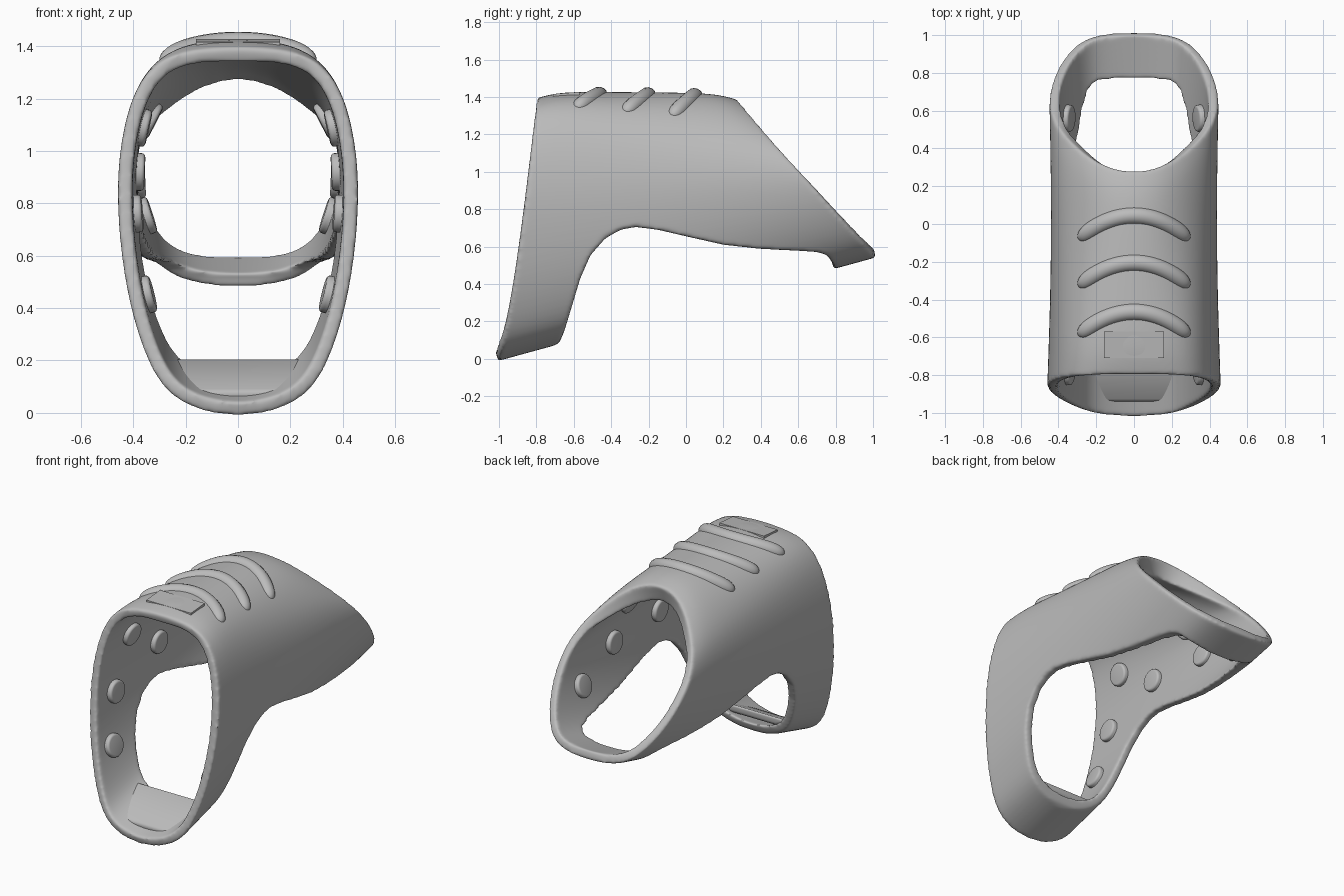
import bpy, bmesh, math
from mathutils import Vector
from mathutils.bvhtree import BVHTree

if "Cube" in bpy.data.objects:
    bpy.data.objects.remove(bpy.data.objects["Cube"])

grey = bpy.data.materials.new("plain_grey")
grey.use_nodes = True
grey.diffuse_color = (0.5, 0.5, 0.5, 1)
grey.node_tree.nodes["Principled BSDF"].inputs["Base Color"].default_value = (0.5, 0.5, 0.5, 1)


def add_object(name, bm):
    bmesh.ops.recalc_face_normals(bm, faces=bm.faces)
    mesh = bpy.data.meshes.new(name)
    bm.to_mesh(mesh)
    bm.free()
    mesh.materials.append(grey)
    ob = bpy.data.objects.new(name, mesh)
    bpy.context.collection.objects.link(ob)
    return ob


def smooth(ob, angle=45):
    bpy.ops.object.select_all(action='DESELECT')
    ob.select_set(True)
    bpy.context.view_layer.objects.active = ob
    bpy.ops.object.shade_smooth_by_angle(angle=math.radians(angle))


# Half outlines of the two openings, from top to bottom
FRONT = [(0, 1.395), (.14, 1.39), (.255, 1.37), (.345, 1.31), (.408, 1.20), (.446, 1.05), (.464, .87),
         (.453, .65), (.42, .43), (.368, .25), (.30, .10), (.19, .015), (0, -.025)]
REAR = [(0, .275), (.13, .295), (.24, .355), (.33, .43), (.405, .51), (.442, .59), (.452, .66),
        (.437, .75), (.405, .83), (.35, .915), (.265, .985), (.15, 1.012), (0, 1.018)]


def front_point(x, z):
    return Vector((x, -1.008 + .208 * (max(z, 0) / 1.39) ** .7, z))


def rear_point(x, y):
    t = (y - .28) / .72
    return Vector((x, y, 1.385 - .825 * t - .03 * t * (1 - t)))


def full_ring(half):
    return half + [Vector((-p.x, p.y, p.z)) for p in half[-2:0:-1]]


# Tapered sleeve lofted between the openings, with a slight waist
ring_a = full_ring([front_point(*p) for p in FRONT])
ring_b = full_ring([rear_point(*p) for p in REAR])
count, steps = len(ring_a), 14
bm = bmesh.new()
rings = []
for i in range(steps + 1):
    t = i / steps
    ring = []
    for a, b in zip(ring_a, ring_b):
        p = a.lerp(b, t)
        p.x *= 1 - .03 * math.sin(math.pi * t)
        p.z += .037 * (1 - (2 * t - 1) ** 6) * max(0, (a.z - .9) / .49)
        ring.append(bm.verts.new(p))
    rings.append(ring)
for r0, r1 in zip(rings, rings[1:]):
    for j in range(count):
        k = (j + 1) % count
        bm.faces.new((r0[j], r0[k], r1[k], r1[j]))
shell = add_object("sleeve_shell", bm)

# The wall thickens toward the top of the rear opening
group = shell.vertex_groups.new(name="wall")
for v in shell.data.vertices:
    t = (v.index // count) / steps
    top = max(0, (v.co.z - 1.1) / .28)
    group.add([v.index], min(1, .46 + .55 * top * t * t), 'REPLACE')

# Arched opening cut through the underside
ARCH = [(-.745, -.3), (-.74, .02), (-.72, .055), (-.675, .09), (-.65, .15), (-.61, .28), (-.565, .43),
        (-.51, .555), (-.43, .645), (-.35, .69), (-.27, .705), (-.15, .69), (0, .655), (.2, .61), (.4, .588),
        (.6, .578), (.70, .572), (.755, .555), (.785, .51), (.80, -.3)]
bm = bmesh.new()
face = bm.faces.new([bm.verts.new((-1, y, z)) for y, z in ARCH])
ext = bmesh.ops.extrude_face_region(bm, geom=[face])
bmesh.ops.translate(bm, vec=(2, 0, 0), verts=[g for g in ext["geom"] if isinstance(g, bmesh.types.BMVert)])
cutter = add_object("arch_cutter", bm)
cutter.hide_render = True
cutter.hide_viewport = True

m = shell.modifiers.new("rounding", 'SUBSURF')
m.levels = m.render_levels = 2
m = shell.modifiers.new("wall", 'SOLIDIFY')
m.thickness, m.offset, m.vertex_group = .12, -1, "wall"
m = shell.modifiers.new("arch", 'BOOLEAN')
m.operation, m.object, m.solver = 'DIFFERENCE', cutter, 'EXACT'
m = shell.modifiers.new("even_mesh", 'REMESH')
m.mode, m.voxel_size, m.use_smooth_shade = 'VOXEL', .009, True
m = shell.modifiers.new("soft_edges", 'SMOOTH')
m.factor, m.iterations = .5, 20

# Freeze the shell so that details can be seated on it
bpy.context.view_layer.update()
graph = bpy.context.evaluated_depsgraph_get()
final = bpy.data.meshes.new_from_object(shell.evaluated_get(graph))
shell.modifiers.clear()
shell.data = final
smooth(shell, 60)
bpy.data.objects.remove(cutter)
bm = bmesh.new()
bm.from_mesh(final)
tree = BVHTree.FromBMesh(bm)
bm.free()


def top_hit(x, y):
    return tree.ray_cast(Vector((x, y, 3)), Vector((0, 0, -1)))[:2]


# Three curved grip ridges across the top
for n, y0 in enumerate((.045, -.205, -.465)):
    curve = bpy.data.curves.new("grip_ridge", 'CURVE')
    curve.dimensions = '3D'
    curve.bevel_depth, curve.bevel_resolution, curve.use_fill_caps = .046, 5, True
    spline = curve.splines.new('POLY')
    spline.points.add(36)
    for i, pt in enumerate(spline.points):
        u = -math.cos(math.pi * i / 36)
        x = .30 * u
        point, normal = top_hit(x, y0 - .125 * u * u)
        pt.co = (*(point - normal * .018), 1)
        pt.radius = max(.1, (1 - abs(u) ** 14) ** .5)
    temp = bpy.data.objects.new("ridge_path", curve)
    bpy.context.collection.objects.link(temp)
    bpy.context.view_layer.update()
    mesh = bpy.data.meshes.new_from_object(temp.evaluated_get(bpy.context.evaluated_depsgraph_get()))
    bpy.data.objects.remove(temp)
    mesh.materials.clear()
    mesh.materials.append(grey)
    ridge = bpy.data.objects.new(f"grip_ridge_{n + 1}", mesh)
    bpy.context.collection.objects.link(ridge)
    smooth(ridge, 60)

# Small flat panel ahead of the ridges, flush along the middle
bm = bmesh.new()
bmesh.ops.create_cube(bm, size=1)
for v in bm.verts:
    x, y = .32 * v.co.x, -.64 + .14 * v.co.y
    v.co = (x, y, top_hit(0, y)[0].z + (.001 if v.co.z > 0 else -.025))
add_object("top_panel", bm)

# Flat cushion filling the inside of the lower front strap
bm = bmesh.new()
bmesh.ops.create_cube(bm, size=1)
for v in bm.verts:
    upper, back = v.co.z > 0, v.co.y > 0
    z = (.21 if back else .085) - (0 if upper else .05)
    width = (.54 if back else .46) * (1 if upper else .6)
    v.co = (width * v.co.x, -.685 if back else -.94, z)
bmesh.ops.bevel(bm, geom=bm.edges[:], offset=.015, segments=3, profile=.5, affect='EDGES')
smooth(add_object("strap_cushion", bm), 60)

# Rounded pads along both inner walls
PADS = [(-.57, 1.09), (-.27, .92), (-.70, .76), (-.78, .45), (.20, .89), (.56, .75), (.09, 1.12)]
for side, label in ((1, "left"), (-1, "right")):
    for n, (y, z) in enumerate(PADS):
        hit, normal, _, _ = tree.ray_cast(Vector((0, y, z)), Vector((side, 0, 0)))
        if hit is None:
            continue
        bm = bmesh.new()
        bmesh.ops.create_cone(bm, cap_ends=True, segments=32, radius1=.072, radius2=.072, depth=.06)
        rim = [e for e in bm.edges if all(v.co.z > 0 for v in e.verts)]
        bmesh.ops.bevel(bm, geom=rim, offset=.014, segments=4, profile=.5, affect='EDGES')
        pad = add_object(f"{label}_inner_pad_{n + 1}", bm)
        pad.rotation_euler = normal.to_track_quat('Z', 'Y').to_euler()
        pad.location = hit
        smooth(pad, 40)
